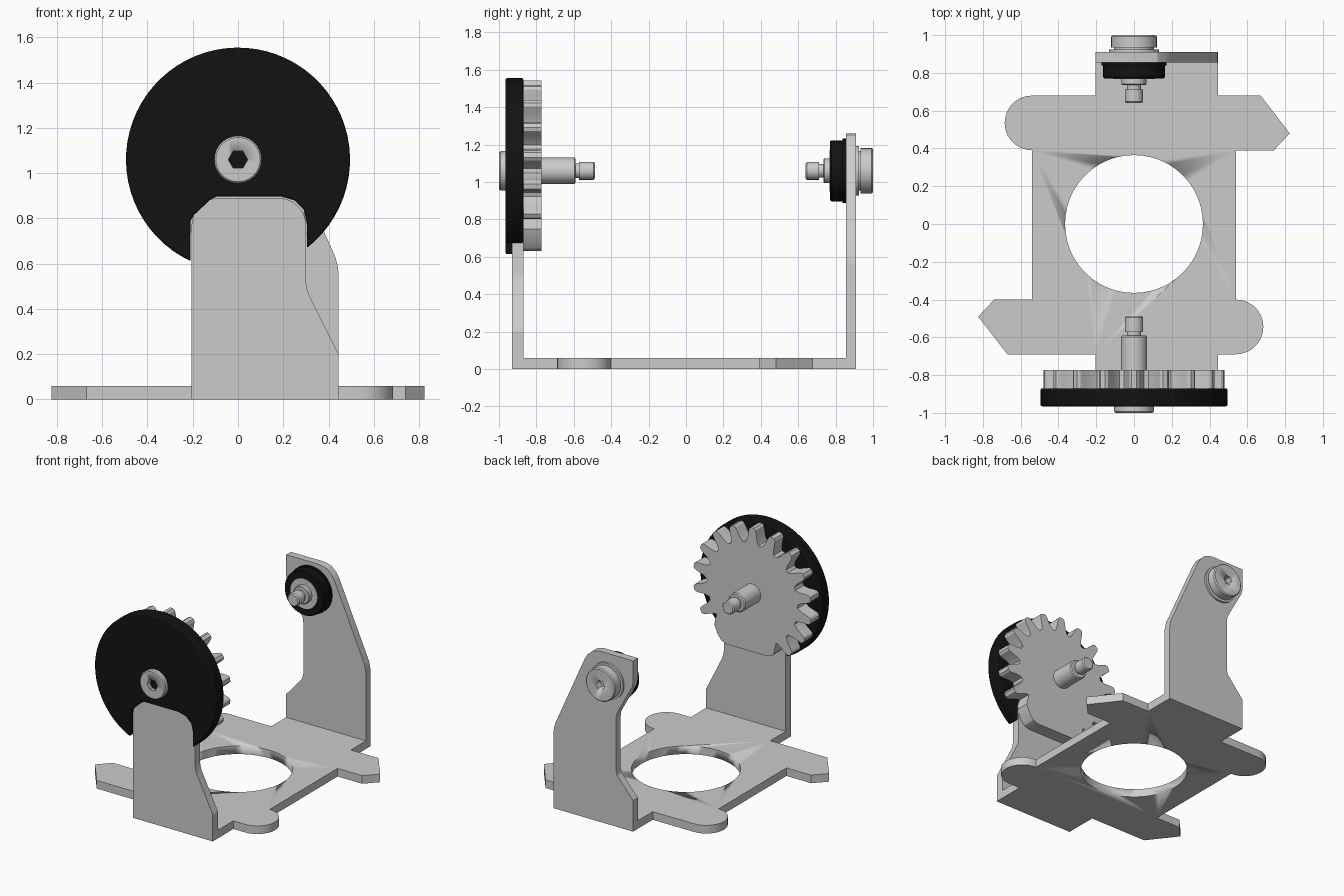
import bpy, bmesh
from math import sin, cos, radians, pi

if "Cube" in bpy.data.objects:
    bpy.data.objects.remove(bpy.data.objects["Cube"])

AXLE_Z = 1.06

black = bpy.data.materials.new("black_plastic")
black.diffuse_color = (0.006, 0.006, 0.006, 1)
black.use_nodes = True
black.node_tree.nodes["Principled BSDF"].inputs["Base Color"].default_value = black.diffuse_color


def arc(cx, cy, r, a0, a1, n):
    return [(cx + r * cos(radians(a0 + (a1 - a0) * i / n)),
             cy + r * sin(radians(a0 + (a1 - a0) * i / n))) for i in range(n + 1)]


def finish(name, bm, mat=None):
    bmesh.ops.remove_doubles(bm, verts=bm.verts, dist=1e-5)
    bmesh.ops.recalc_face_normals(bm, faces=bm.faces)
    me = bpy.data.meshes.new(name)
    bm.to_mesh(me)
    bm.free()
    ob = bpy.data.objects.new(name, me)
    bpy.context.collection.objects.link(ob)
    if mat:
        me.materials.append(mat)
    bpy.ops.object.select_all(action='DESELECT')
    ob.select_set(True)
    bpy.context.view_layer.objects.active = ob
    bpy.ops.object.shade_smooth_by_angle(angle=radians(25))
    return ob


def prism(name, pts, lo, hi, axis='Y', oz=0.0, mat=None):
    """Extrude a 2D outline along Y (outline in x,z) or Z (outline in x,y)."""
    bm = bmesh.new()
    place = (lambda u, v, h: (u, h, v + oz)) if axis == 'Y' else (lambda u, v, h: (u, v, h))
    a = [bm.verts.new(place(u, v, lo)) for u, v in pts]
    b = [bm.verts.new(place(u, v, hi)) for u, v in pts]
    bm.faces.new(a)
    bm.faces.new(b)
    for i in range(len(pts)):
        j = (i + 1) % len(pts)
        bm.faces.new((a[i], a[j], b[j], b[i]))
    return finish(name, bm, mat)


def lathe(name, prof, mat=None, n=40):
    """Closed solid turned about the axle; prof is a list of (y, radius)."""
    bm = bmesh.new()
    rings = [[bm.verts.new((r * cos(2 * pi * i / n), y, AXLE_Z + r * sin(2 * pi * i / n)))
              for i in range(n)] for y, r in prof]
    for p, q in zip(rings, rings[1:]):
        for i in range(n):
            j = (i + 1) % n
            bm.faces.new((p[i], p[j], q[j], q[i]))
    bm.faces.new(rings[0])
    bm.faces.new(rings[-1])
    return finish(name, bm, mat)


def cut(ob, cutter):
    m = ob.modifiers.new("cut", 'BOOLEAN')
    m.operation = 'DIFFERENCE'
    m.object = cutter
    m.solver = 'EXACT'
    cutter.hide_render = True
    bpy.context.view_layer.objects.active = ob
    bpy.ops.object.modifier_apply(modifier=m.name)
    bpy.data.objects.remove(cutter)


# Base plate with tabs and round opening
base = prism("base_plate", [(0.445, -0.87), (0.445, -0.69)]
             + arc(0.54, -0.545, 0.145, -90, 90, 14)
             + [(0.54, 0.39), (0.74, 0.39), (0.825, 0.48), (0.67, 0.68), (0.445, 0.68),
                (0.445, 0.855), (-0.205, 0.855), (-0.205, 0.68)]
             + arc(-0.54, 0.535, 0.145, 90, 270, 14)
             + [(-0.54, -0.40), (-0.74, -0.40), (-0.825, -0.49), (-0.67, -0.69),
                (-0.205, -0.69), (-0.205, -0.87)], 0, 0.06, 'Z')
cut(base, prism("cutter", arc(0, 0, 0.365, 0, 352.5, 47), -0.1, 0.2, 'Z'))

# Front upright
prism("front_upright", [(-0.205, 0), (0.445, 0), (0.445, 0.2), (0.315, 0.46), (0.305, 0.49), (0.3, 0.52)]
      + arc(0.18, 0.77, 0.12, 0, 90, 8) + arc(-0.085, 0.77, 0.12, 90, 180, 8), -0.93, -0.87)

# Back upright with side notch
prism("back_upright", [(-0.205, 0), (0.445, 0), (0.445, 0.55), (0.441, 0.59), (0.43, 0.63),
                       (0.19, 1.17), (0.165, 1.21), (0.125, 1.245), (0.07, 1.26),
                       (-0.205, 1.26), (-0.205, 1.10), (-0.195, 1.06), (-0.09, 0.87),
                       (-0.07, 0.83), (-0.065, 0.79), (-0.065, 0.42), (-0.075, 0.38),
                       (-0.205, 0.23)], 0.855, 0.91)

# Black wheel with a notch that fits over the front upright
wheel = prism("wheel", arc(0, 0, 0.495, -52, 245, 56)
              + [(-0.209, -0.27), (-0.195, -0.245), (-0.12, -0.175), (-0.095, -0.163),
                 (0.19, -0.163), (0.25, -0.18), (0.29, -0.22), (0.305, -0.28)],
              -0.965, -0.87, oz=AXLE_Z, mat=black)
bev = wheel.modifiers.new("edge", 'BEVEL')
bev.width = 0.008
bev.segments = 2
bev.limit_method = 'ANGLE'
bev.angle_limit = radians(40)

# Gear: teeth all round except for a flat plate at the bottom
TOOTH = [(-8.2, 0.37), (-5.6, 0.40), (-4.3, 0.44), (-3.2, 0.472), (-1.6, 0.484)]
TOOTH = TOOTH + [(-a, r) for a, r in reversed(TOOTH)]
outline = []
for k in range(14):
    mid = -30 + 20 * k if k < 13 else 230
    outline += [(r * cos(radians(mid + a)), r * sin(radians(mid + a)))
                for a, r in TOOTH]
outline = outline[:len(TOOTH) * 14]
outline += [(-0.18, -0.37), (-0.175, -0.40), (-0.155, -0.42), (-0.12, -0.43),
            (0.21, -0.43), (0.25, -0.415), (0.28, -0.38), (0.31, -0.31)]
prism("gear", outline, -0.87, -0.772, oz=AXLE_Z)

# Front axle cap and shaft
hexagon = arc(0, 0, 0.043, 0, 300, 5)
cap = lathe("front_axle_cap", [(-0.966, 0.105), (-0.992, 0.105), (-1.0, 0.098)])
cut(cap, prism("cutter", hexagon, -1.1, -0.9, oz=AXLE_Z))
lathe("front_axle_shaft", [(-0.772, 0.07), (-0.597, 0.07), (-0.59, 0.062), (-0.59, 0.038),
                           (-0.573, 0.038), (-0.573, 0.048), (-0.495, 0.048), (-0.487, 0.04)])

# Back axle: black bushing, washer, shaft and bolt head
lathe("back_bushing", [(0.855, 0.172), (0.838, 0.172), (0.838, 0.163),
                       (0.778, 0.163), (0.77, 0.157)], black)
lathe("back_bushing_face", [(0.771, 0.11), (0.768, 0.11)])
lathe("back_axle_shaft", [(0.769, 0.066), (0.74, 0.066), (0.735, 0.06), (0.735, 0.037),
                          (0.712, 0.037), (0.712, 0.048), (0.648, 0.048), (0.64, 0.04)])
head = lathe("back_bolt_head", [(0.91, 0.133), (0.925, 0.133), (0.925, 0.105), (0.934, 0.105),
                                (0.934, 0.121), (0.993, 0.121), (1.0, 0.114)])
cut(head, prism("cutter", arc(0, 0, 0.036, 0, 300, 5), 0.95, 1.1, oz=AXLE_Z))
